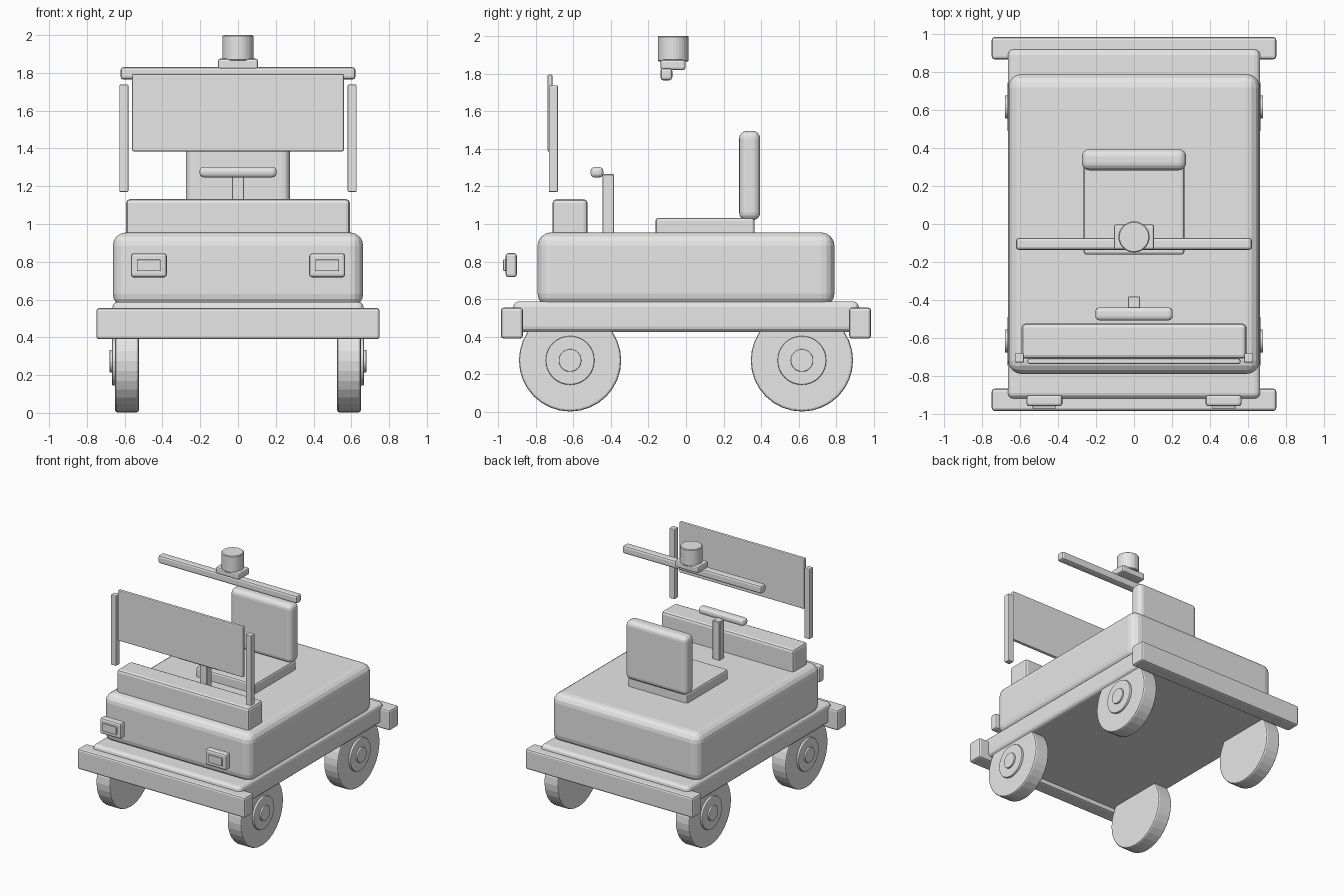
import bpy
from math import pi

cube = bpy.data.objects.get("Cube")
if cube:
    bpy.data.objects.remove(cube, do_unlink=True)

# One plain grey for the whole vehicle
grey = bpy.data.materials.new("plain_grey")
grey.use_nodes = True
grey.diffuse_color = (0.8, 0.8, 0.8, 1)
grey.node_tree.nodes["Principled BSDF"].inputs["Base Color"].default_value = (0.8, 0.8, 0.8, 1)


def finish(obj, name, bevel, segments):
    obj.name = name
    obj.data.name = name
    obj.data.materials.append(grey)
    if bevel:
        mod = obj.modifiers.new("rounded_edges", "BEVEL")
        mod.width = bevel
        mod.segments = segments
        mod.limit_method = "ANGLE"
        mod.angle_limit = pi / 4
    return obj


def box(name, x, y, z, bevel=0.01, segments=2):
    """Box from its (low, high) extent on each axis."""
    centre = [(lo + hi) / 2 for lo, hi in (x, y, z)]
    bpy.ops.mesh.primitive_cube_add(size=1, location=centre)
    obj = bpy.context.object
    obj.scale = [hi - lo for lo, hi in (x, y, z)]
    bpy.ops.object.transform_apply(location=False, rotation=False, scale=True)
    return finish(obj, name, bevel, segments)


def wide(name, half, y, z, bevel=0.01, segments=2):
    """Box centred across the vehicle."""
    return box(name, (-half, half), y, z, bevel, segments)


def disc(name, radius, x, y, z, bevel):
    """Cylinder whose axis runs sideways."""
    lo, hi = sorted(x)
    bpy.ops.mesh.primitive_cylinder_add(vertices=32, radius=radius, depth=hi - lo,
                                        location=((lo + hi) / 2, y, z),
                                        rotation=(0, pi / 2, 0))
    return finish(bpy.context.object, name, bevel, 2)


# Chassis and body
wide("chassis", 0.665, (-0.92, 0.92), (0.425, 0.588), 0.03, 3)
wide("body", 0.663, (-0.79, 0.79), (0.56, 0.955), 0.07, 4)
wide("dashboard", 0.592, (-0.71, -0.525), (0.93, 1.132), 0.02)
for end, s in (("front", -1), ("rear", 1)):
    wide(end + "_bumper", 0.75, sorted((s * 0.868, s * 0.985)), (0.39, 0.555), 0.015)

# Seat
wide("seat_cushion", 0.265, (-0.162, 0.365), (0.94, 1.033), 0.015)
wide("seat_back", 0.275, (0.283, 0.395), (1.02, 1.495), 0.04, 4)

# Steering
wide("steering_column", 0.032, (-0.445, -0.382), (0.94, 1.265), 0.004, 1)
wide("steering_bar", 0.204, (-0.508, -0.44), (1.247, 1.303), 0.022, 3)

# Windscreen, roof bar and beacon
wide("windscreen", 0.56, (-0.737, -0.71), (1.385, 1.795), 0.008)
wide("roof_bar", 0.622, (-0.136, -0.073), (1.765, 1.83), 0.015)
wide("beacon_base", 0.106, (-0.136, -0.003), (1.82, 1.875), 0.012)
bpy.ops.mesh.primitive_cylinder_add(vertices=32, radius=0.082, depth=0.135,
                                    location=(0, -0.068, 1.9325))
finish(bpy.context.object, "beacon", 0.005, 1)

# Paired parts
for side, s in (("left", 1), ("right", -1)):
    def span(a, b):
        return sorted((s * a, s * b))

    box(side + "_windscreen_post", span(0.58, 0.628), (-0.73, -0.682), (1.17, 1.738), 0.006)
    box(side + "_headlight", span(0.377, 0.567), (-0.96, -0.9), (0.717, 0.845), 0.015)
    box(side + "_headlight_lens", span(0.41, 0.535), (-0.973, -0.95), (0.75, 0.812), 0.005)
    for end, y in (("front", -0.617), ("rear", 0.617)):
        name = f"{end}_{side}_"
        disc(name + "wheel", 0.272, span(0.525, 0.65), y, 0.274, 0.012)
        disc(name + "hub", 0.13, span(0.6, 0.667), y, 0.274, 0.006)
        disc(name + "hub_cap", 0.06, span(0.64, 0.68), y, 0.274, 0.004)
